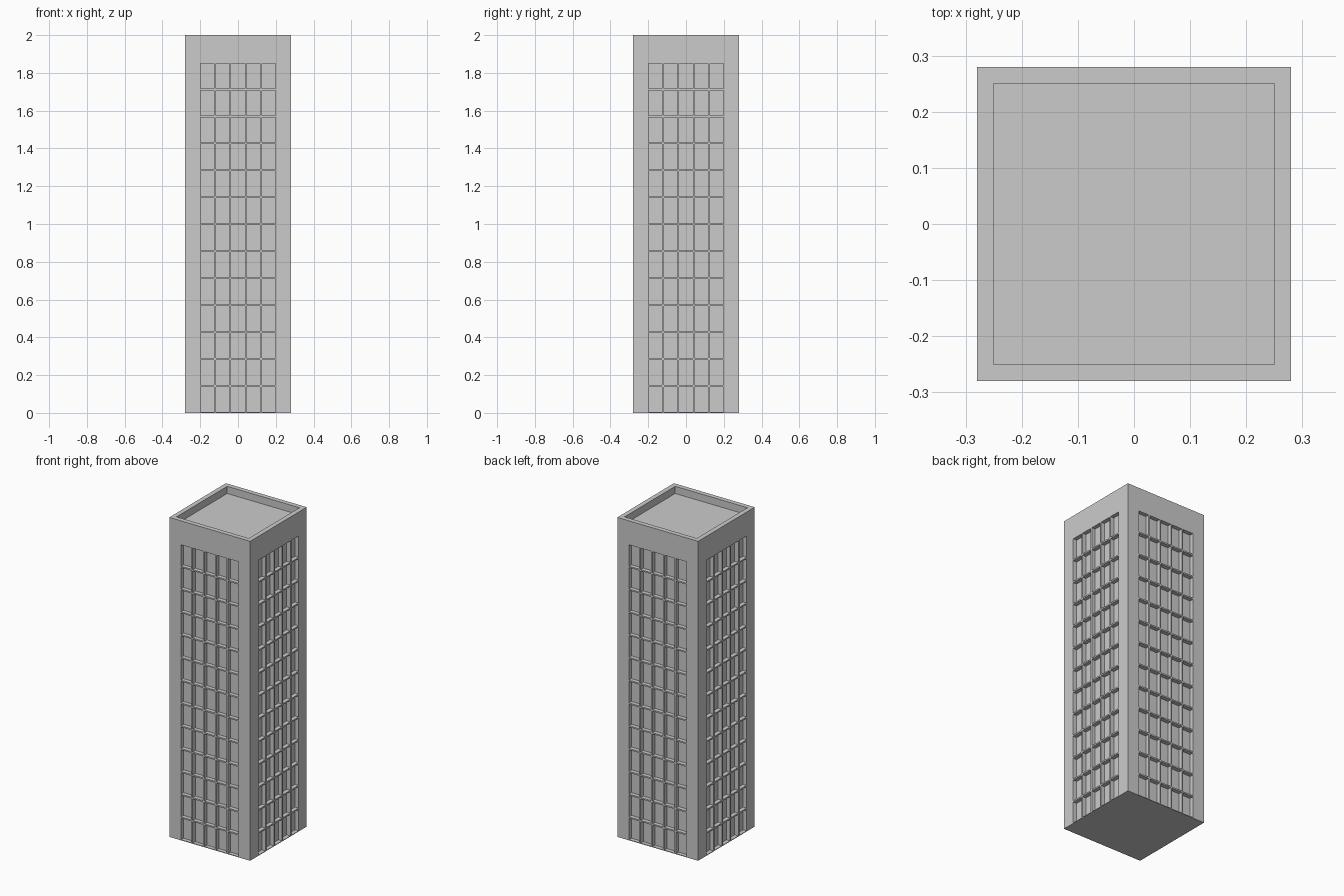
import bpy, bmesh
from math import pi
from mathutils import Matrix, Vector

if "Cube" in bpy.data.objects:
    bpy.data.objects.remove(bpy.data.objects["Cube"])

HALF, HEIGHT = 0.28, 2.0
COLS, ROWS = 5, 13
WIN_W, PITCH_X = 0.072, 0.0815
WIN_H, PITCH_Z, SILL = 0.134, 0.1427, 0.004
WIN_DEPTH = 0.025
PARAPET, ROOF_DEPTH = 0.042, 0.045

bm = bmesh.new()


def push(faces, vec):
    """Extrude each face on its own and move the new caps by vec."""
    caps = bmesh.ops.extrude_discrete_faces(bm, faces=faces)["faces"]
    verts = list({v for f in caps for v in f.verts})
    bmesh.ops.translate(bm, verts=verts, vec=vec)


# Front wall: a grid whose odd cells are the windows
xs, zs = [-HALF], [0.0]
for c in range(COLS):
    x = (c - (COLS - 1) / 2) * PITCH_X
    xs += [x - WIN_W / 2, x + WIN_W / 2]
for r in range(ROWS):
    z = SILL + r * PITCH_Z
    zs += [z, z + WIN_H]
xs.append(HALF)
zs.append(HEIGHT)

grid = [[bm.verts.new((x, -HALF, z)) for x in xs] for z in zs]
windows = []
for j in range(len(zs) - 1):
    for i in range(len(xs) - 1):
        f = bm.faces.new((grid[j][i], grid[j][i + 1],
                          grid[j + 1][i + 1], grid[j + 1][i]))
        if i % 2 and j % 2:
            windows.append(f)
push(windows, Vector((0, WIN_DEPTH, 0)))

# Repeat the wall on the other three sides
wall = bm.verts[:] + bm.edges[:] + bm.faces[:]
for k in range(1, 4):
    copy = bmesh.ops.duplicate(bm, geom=wall)["geom"]
    bmesh.ops.rotate(bm, matrix=Matrix.Rotation(k * pi / 2, 3, 'Z'),
                     verts=[g for g in copy if isinstance(g, bmesh.types.BMVert)])


def slab(z):
    corners = [(-HALF, -HALF), (HALF, -HALF), (HALF, HALF), (-HALF, HALF)]
    return bm.faces.new([bm.verts.new((x, y, z)) for x, y in corners])


# Underside, and roof sunk behind a parapet
slab(0.0).normal_flip()
roof = slab(HEIGHT)
roof.normal_update()
bmesh.ops.inset_individual(bm, faces=[roof], thickness=PARAPET)
push([roof], Vector((0, 0, -ROOF_DEPTH)))

bmesh.ops.remove_doubles(bm, verts=bm.verts[:], dist=1e-5)
mesh = bpy.data.meshes.new("tower_block")
bm.to_mesh(mesh)
bm.free()
bpy.context.collection.objects.link(bpy.data.objects.new("tower_block", mesh))
